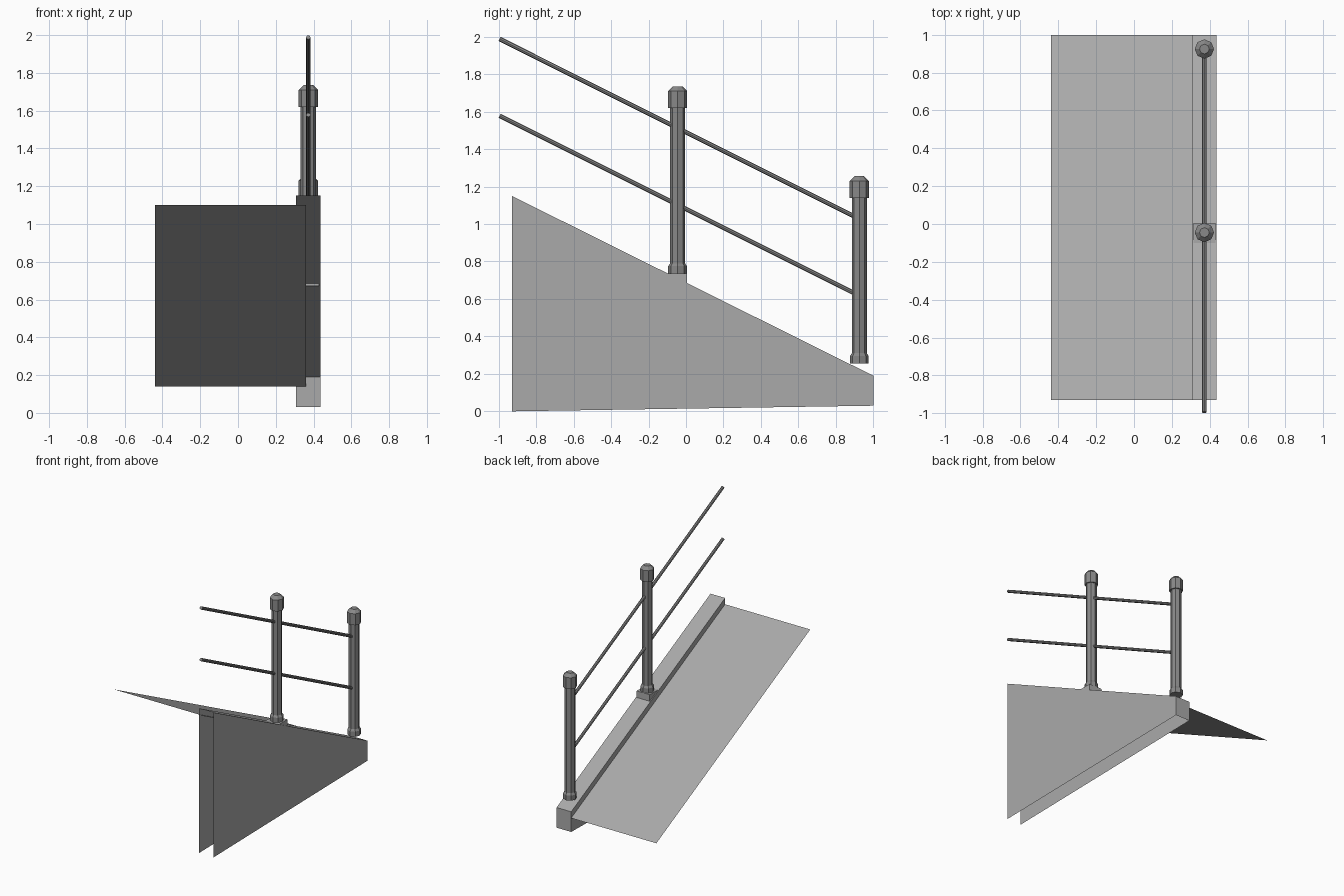
import bpy, bmesh, math
from mathutils import Vector

if "Cube" in bpy.data.objects:
    bpy.data.objects.remove(bpy.data.objects["Cube"], do_unlink=True)


def make_material(name, value):
    mat = bpy.data.materials.new(name)
    mat.use_nodes = True
    colour = (value, value, value, 1)
    mat.diffuse_color = colour
    mat.node_tree.nodes["Principled BSDF"].inputs["Base Color"].default_value = colour
    return mat


CONCRETE = make_material("concrete grey", 0.40)
METAL = make_material("metal grey", 0.25)
RAIL_X = 0.372


def make_object(name, bm, mat):
    mesh = bpy.data.meshes.new(name)
    bm.to_mesh(mesh)
    bm.free()
    mesh.materials.append(mat)
    obj = bpy.data.objects.new(name, mesh)
    bpy.context.collection.objects.link(obj)
    return obj


def open_prism(name, profile, x0, x1, open_edges, mat):
    """Extrude a (y, z) profile along x, leaving out the listed edge walls."""
    bm = bmesh.new()
    left = [bm.verts.new((x0, y, z)) for y, z in profile]
    right = [bm.verts.new((x1, y, z)) for y, z in profile]
    bm.faces.new(left[::-1])
    bm.faces.new(right)
    n = len(profile)
    for i in range(n):
        if i not in open_edges:
            j = (i + 1) % n
            bm.faces.new((left[i], left[j], right[j], right[i]))
    bmesh.ops.recalc_face_normals(bm, faces=bm.faces)
    return make_object(name, bm, mat)


def post(name, y, z):
    """Eight-sided post with a foot collar and a chamfered cap."""
    profile = [(0.05, 0), (0.05, 0.04), (0.04, 0.055), (0.04, 0.885),
               (0.051, 0.885), (0.051, 0.975), (0.026, 1.0)]
    bm = bmesh.new()
    rings = []
    for r, h in profile:
        angles = [math.tau * k / 8 for k in range(8)]
        rings.append([bm.verts.new((RAIL_X + r * math.cos(a), y + r * math.sin(a), z + h))
                      for a in angles])
    for low, high in zip(rings, rings[1:]):
        for k in range(8):
            j = (k + 1) % 8
            bm.faces.new((low[k], low[j], high[j], high[k]))
    bm.faces.new(rings[0][::-1])
    bm.faces.new(rings[-1])
    return make_object(name, bm, METAL)


def rail(name, z_front, z_back):
    """Slim sloping bar running through both posts."""
    a = Vector((RAIL_X, -0.995, z_front))
    b = Vector((RAIL_X, 0.925, z_back))
    bm = bmesh.new()
    bmesh.ops.create_cone(bm, cap_ends=True, segments=8, radius1=0.012,
                          radius2=0.012, depth=(b - a).length)
    obj = make_object(name, bm, METAL)
    obj.location = (a + b) / 2
    obj.rotation_euler = (b - a).to_track_quat("Z", "Y").to_euler()
    return obj


# Sloping walkway, a single sheet reaching inside the hollow kerb wall
bm = bmesh.new()
bm.faces.new([bm.verts.new(p) for p in ((-0.44, -0.93, 1.10), (0.36, -0.93, 1.10),
                                        (0.36, 1.0, 0.14), (-0.44, 1.0, 0.14))])
make_object("ramp_surface", bm, CONCRETE)

# Kerb wall, open at the front and underneath
open_prism("side_wall", [(-0.93, 0), (1.0, 0.03), (1.0, 0.19), (-0.93, 1.15)],
           0.308, 0.436, (0, 3), CONCRETE)

# Level footing for the middle post, open underneath
open_prism("post_footing", [(-0.10, 0.737), (0.005, 0.672), (0.005, 0.737)],
           0.315, 0.43, (0,), CONCRETE)

# Handrail
post("middle_post", -0.045, 0.735)
post("end_post", 0.925, 0.255)
rail("upper_rail", 1.988, 1.027)
rail("lower_rail", 1.578, 0.617)
